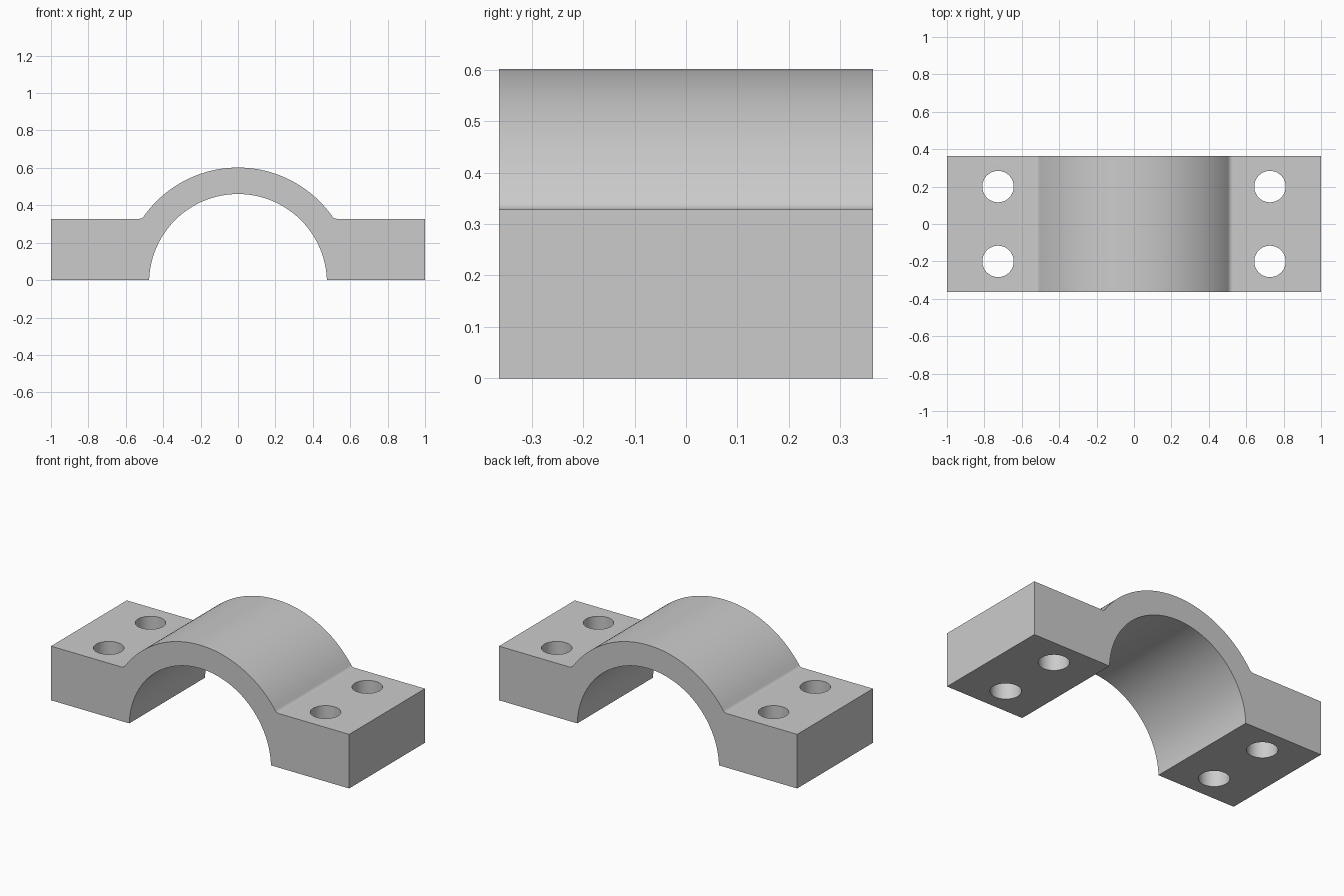
import bpy
import bmesh
from math import sin, cos, atan2, asin, sqrt, pi, radians

cube = bpy.data.objects.get("Cube")
if cube:
    bpy.data.objects.remove(cube, do_unlink=True)

# Main dimensions
HALF_LENGTH, HALF_DEPTH, FLANGE_TOP = 1.0, 0.363, 0.328
CENTRE_Z = -0.0153          # shared centre of bore and arch
BORE_R, ARCH_R, FILLET_R = 0.4755, 0.617, 0.03
HOLE_X, HOLE_Y, HOLE_R = 0.727, 0.2, 0.084

grey = bpy.data.materials.new("plain_grey")
grey.use_nodes = True
colour = (0.6, 0.6, 0.6, 1)
grey.diffuse_color = colour
grey.node_tree.nodes["Principled BSDF"].inputs["Base Color"].default_value = colour


def arc(cx, cz, r, start, end, steps):
    """Points along an arc in the xz plane."""
    angles = [start + (end - start) * i / steps for i in range(steps + 1)]
    return [(cx + r * cos(a), cz + r * sin(a)) for a in angles]


# Right half of the upper outline: flange corner, fillet, arch to the crown
fillet_z = FLANGE_TOP + FILLET_R
rise = fillet_z - CENTRE_Z
fillet_x = sqrt((ARCH_R + FILLET_R) ** 2 - rise ** 2)
join = atan2(rise, fillet_x)
half = [(HALF_LENGTH, 0), (HALF_LENGTH, FLANGE_TOP)]
half += arc(fillet_x, fillet_z, FILLET_R, -pi / 2, join - pi, 10)
half += arc(0, CENTRE_Z, ARCH_R, join, pi / 2, 32)[1:]
mirrored = [(-x, z) for x, z in reversed(half[:-1])]

# Bore from the left foot back to the right foot
foot = asin(-CENTRE_Z / BORE_R)
bore = arc(0, CENTRE_Z, BORE_R, pi - foot, foot, 64)

# Extrude the profile along the depth
bm = bmesh.new()
profile = [bm.verts.new((x, -HALF_DEPTH, z)) for x, z in half + mirrored + bore]
face = bm.faces.new(profile)
result = bmesh.ops.extrude_face_region(bm, geom=[face], use_keep_orig=True)
moved = [g for g in result["geom"] if isinstance(g, bmesh.types.BMVert)]
bmesh.ops.translate(bm, verts=moved, vec=(0, 2 * HALF_DEPTH, 0))
bmesh.ops.recalc_face_normals(bm, faces=bm.faces)
mesh = bpy.data.meshes.new("clamp_cap")
bm.to_mesh(mesh)
bm.free()
mesh.materials.append(grey)
cap = bpy.data.objects.new("clamp_cap", mesh)
bpy.context.collection.objects.link(cap)

# Four bolt holes through the flanges
for x in (-HOLE_X, HOLE_X):
    for y in (-HOLE_Y, HOLE_Y):
        bpy.ops.mesh.primitive_cylinder_add(
            vertices=48, radius=HOLE_R, depth=1, location=(x, y, FLANGE_TOP / 2))
        cutter = bpy.context.object
        cutter.name = "bolt_hole_cutter"
        cutter.hide_render = True
        cutter.data.materials.append(grey)
        drill = cap.modifiers.new("bolt_hole", "BOOLEAN")
        drill.operation = "DIFFERENCE"
        drill.solver = "EXACT"
        drill.object = cutter
        bpy.context.view_layer.objects.active = cap
        bpy.ops.object.modifier_apply(modifier=drill.name)
        bpy.data.objects.remove(cutter, do_unlink=True)

# Smooth the curved walls, keep the corners crisp
bpy.ops.object.select_all(action="DESELECT")
cap.select_set(True)
bpy.context.view_layer.objects.active = cap
bpy.ops.object.shade_smooth_by_angle(angle=radians(25))
